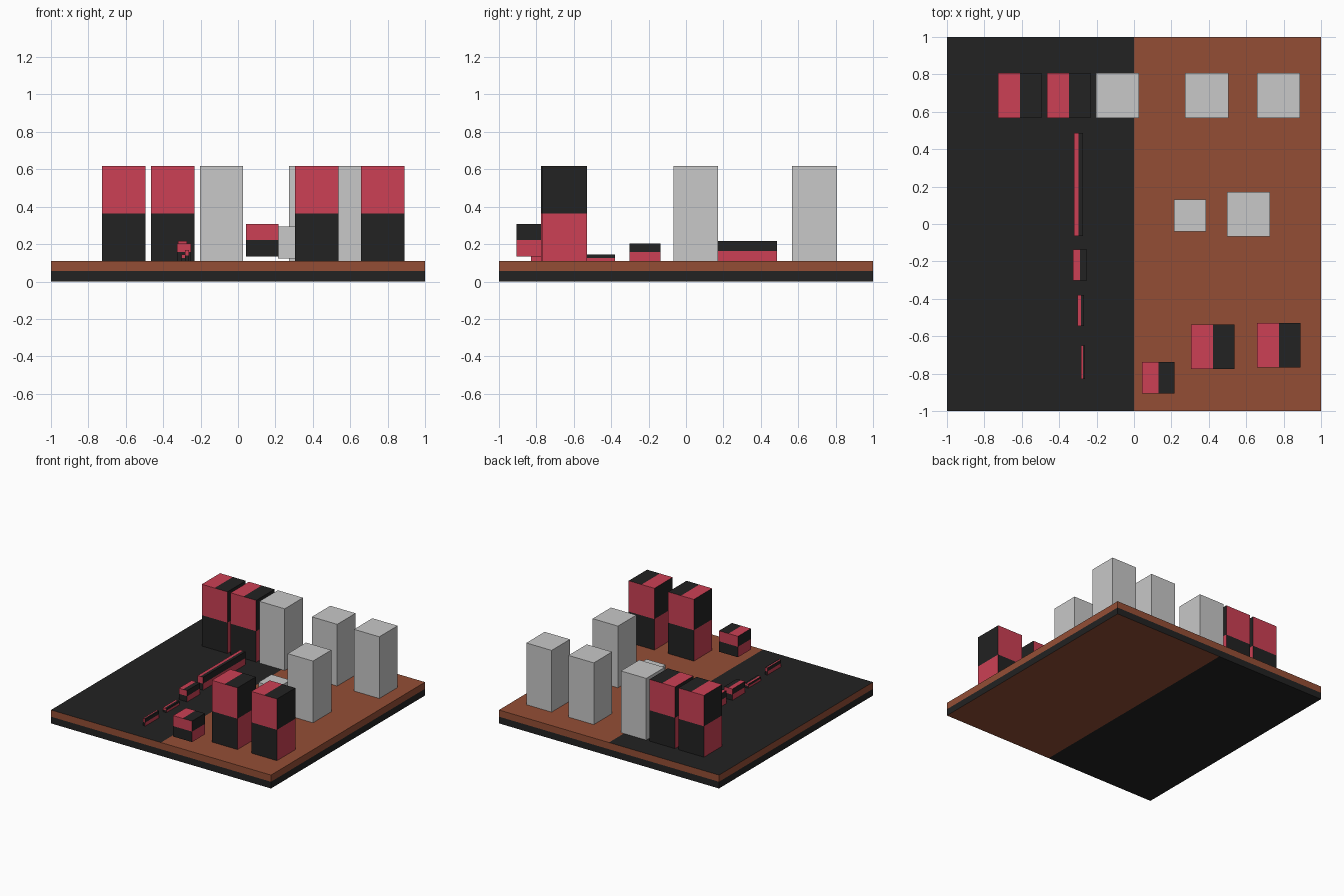
import bpy, bmesh
from mathutils import Vector

if "Cube" in bpy.data.objects:
    bpy.data.objects.remove(bpy.data.objects["Cube"])


def material(name, rgb):
    m = bpy.data.materials.new(name)
    m.diffuse_color = (*rgb, 1)
    m.use_nodes = True
    m.node_tree.nodes["Principled BSDF"].inputs["Base Color"].default_value = m.diffuse_color
    return m


RED = material("crimson", (0.604, 0.051, 0.089))
BLACK = material("charcoal", (0.016, 0.016, 0.016))
BROWN = material("rust brown", (0.296, 0.076, 0.036))
GREY = material("light grey", (0.578, 0.578, 0.578))


def block(name, x, y, z, mats, rule=None):
    """Box from axis ranges; with a rule it is halved in x and z so faces can be two-tone."""
    lo, hi = Vector((x[0], y[0], z[0])), Vector((x[1], y[1], z[1]))
    mid = (lo + hi) / 2
    bm = bmesh.new()
    bmesh.ops.create_cube(bm, size=1)
    for v in bm.verts:
        v.co = Vector([v.co[i] * (hi[i] - lo[i]) + mid[i] for i in range(3)])
    if rule:
        for n in ((1, 0, 0), (0, 0, 1)):
            bmesh.ops.bisect_plane(bm, geom=bm.verts[:] + bm.edges[:] + bm.faces[:],
                                   plane_co=mid, plane_no=n)
        bm.normal_update()
        for f in bm.faces:
            f.material_index = int(rule(f.normal, f.calc_center_median() - mid))
    mesh = bpy.data.meshes.new(name)
    bm.to_mesh(mesh)
    bm.free()
    for m in mats:
        mesh.materials.append(m)
    ob = bpy.data.objects.new(name, mesh)
    bpy.context.collection.objects.link(ob)
    return ob


def checker(n, c):
    # returns True for the black half of each face
    if abs(n.z) > 0.5:
        return c.x > 0
    return c.z > 0 if abs(n.x) > 0.5 else c.z < 0


def slab_rule(n, c):
    # black left half on top and bottom, black lower half on all sides
    return c.x < 0 if abs(n.z) > 0.5 else c.z < 0


BASE, TOP = 0.11, 0.617

# base board
block("base_board", (-1, 1), (-1, 1), (0, BASE), [BROWN, BLACK], slab_rule)

# tall two-tone towers: left x, front y
for i, (x, y) in enumerate([(-0.727, 0.568), (-0.465, 0.568), (0.305, -0.775), (0.658, -0.767)]):
    block(f"two_tone_tower_{i + 1}", (x, x + 0.233), (y, y + 0.238), (BASE, TOP), [RED, BLACK], checker)

# tall grey towers
for i, (x, y) in enumerate([(-0.203, 0.568), (0.274, 0.568), (0.657, 0.568), (0.498, -0.066)]):
    block(f"grey_tower_{i + 1}", (x, x + 0.23), (y, y + 0.238), (BASE, TOP), [GREY])

# small cubes hovering just over the board
block("grey_cube", (0.213, 0.386), (-0.04, 0.13), (0.123, 0.295), [GREY])
block("two_tone_cube", (0.044, 0.216), (-0.905, -0.737), (0.135, 0.307), [RED, BLACK], checker)

# row of low strips along the dark half
strips = [((-0.321, -0.272), (-0.065, 0.487), 0.217),
          ((-0.326, -0.251), (-0.302, -0.136), 0.203),
          ((-0.301, -0.268), (-0.545, -0.379), 0.144),
          ((-0.284, -0.262), (-0.83, -0.65), 0.168)]
for i, (x, y, top) in enumerate(strips):
    block(f"low_strip_{i + 1}", x, y, (BASE, top), [RED, BLACK], checker)
